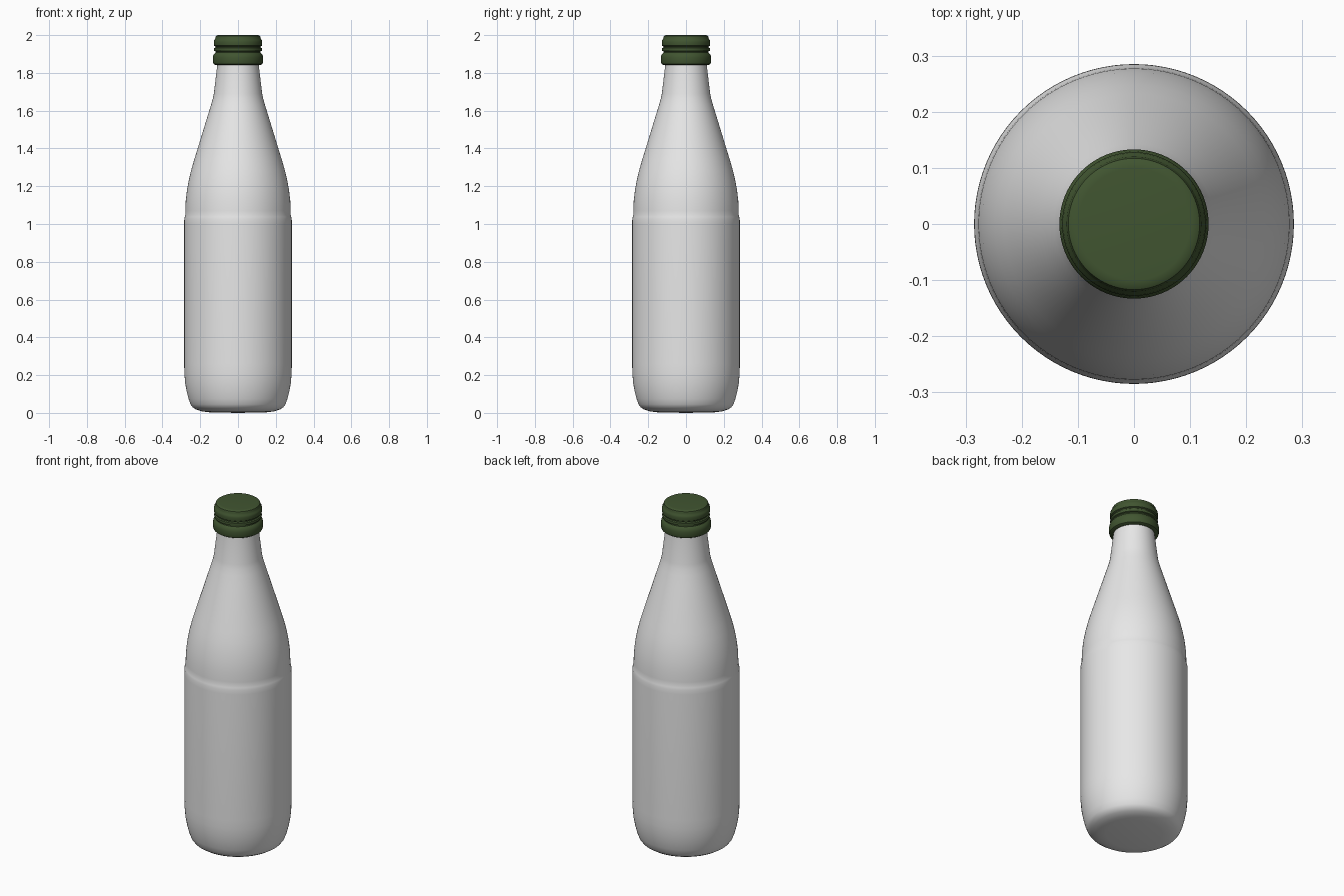
import bpy, bmesh, math

SEGMENTS = 96

if "Cube" in bpy.data.objects:
    bpy.data.objects.remove(bpy.data.objects["Cube"], do_unlink=True)


def make_material(name, rgb):
    mat = bpy.data.materials.new(name)
    mat.use_nodes = True
    color = (*rgb, 1.0)
    mat.diffuse_color = color
    mat.node_tree.nodes["Principled BSDF"].inputs["Base Color"].default_value = color
    return mat


def lathe(name, profile, mat, sharp_angle):
    """Spin a (radius, height) profile around z, closing it at both poles."""
    bm = bmesh.new()
    verts = [bm.verts.new((r, 0, z)) for r, z in profile]
    edges = [bm.edges.new(pair) for pair in zip(verts, verts[1:])]
    bmesh.ops.spin(bm, geom=verts + edges, cent=(0, 0, 0), axis=(0, 0, 1),
                   angle=math.tau, steps=SEGMENTS, use_duplicate=False)
    bmesh.ops.remove_doubles(bm, verts=bm.verts, dist=0.0001)
    bmesh.ops.recalc_face_normals(bm, faces=bm.faces)
    mesh = bpy.data.meshes.new(name)
    bm.to_mesh(mesh)
    bm.free()
    mesh.materials.append(mat)
    obj = bpy.data.objects.new(name, mesh)
    bpy.context.collection.objects.link(obj)
    bpy.ops.object.select_all(action="DESELECT")
    obj.select_set(True)
    bpy.context.view_layer.objects.active = obj
    bpy.ops.object.shade_smooth_by_angle(angle=math.radians(sharp_angle))
    return obj


glass = make_material("pale grey glass", (0.8, 0.8, 0.8))
green = make_material("dark green cap", (0.052, 0.09, 0.03))

# Bottle: rounded base, straight body, shoulder ledge, tapering neck
bottle = [
    (0, 0), (0.15, 0.003), (0.19, 0.008), (0.222, 0.018), (0.24, 0.03),
    (0.251, 0.045), (0.262, 0.075), (0.272, 0.115), (0.28, 0.16),
    (0.284, 0.21), (0.285, 0.26), (0.285, 1.0), (0.2845, 1.025),
    (0.282, 1.038), (0.279, 1.05), (0.2785, 1.07), (0.277, 1.12),
    (0.27, 1.18), (0.26, 1.235), (0.248, 1.285), (0.232, 1.34),
    (0.166, 1.555), (0.143, 1.63), (0.133, 1.665), (0.128, 1.69),
    (0.11, 1.84), (0.108, 1.87), (0, 1.87),
]
lathe("bottle", bottle, glass, 60)

# Screw cap: flared skirt ring, narrow bead, and domed upper band
cap = [
    (0, 1.843), (0.122, 1.843), (0.13, 1.848), (0.133, 1.858),
    (0.133, 1.882), (0.13, 1.896), (0.123, 1.904), (0.119, 1.908),
    (0.119, 1.914), (0.126, 1.917), (0.127, 1.924), (0.126, 1.931),
    (0.12, 1.935), (0.12, 1.94), (0.127, 1.944), (0.128, 1.952),
    (0.128, 1.964), (0.126, 1.974), (0.121, 1.979), (0.12, 1.986),
    (0.117, 1.995), (0.11, 1.999), (0.1, 2.0), (0, 2.0),
]
lathe("cap", cap, green, 40)
